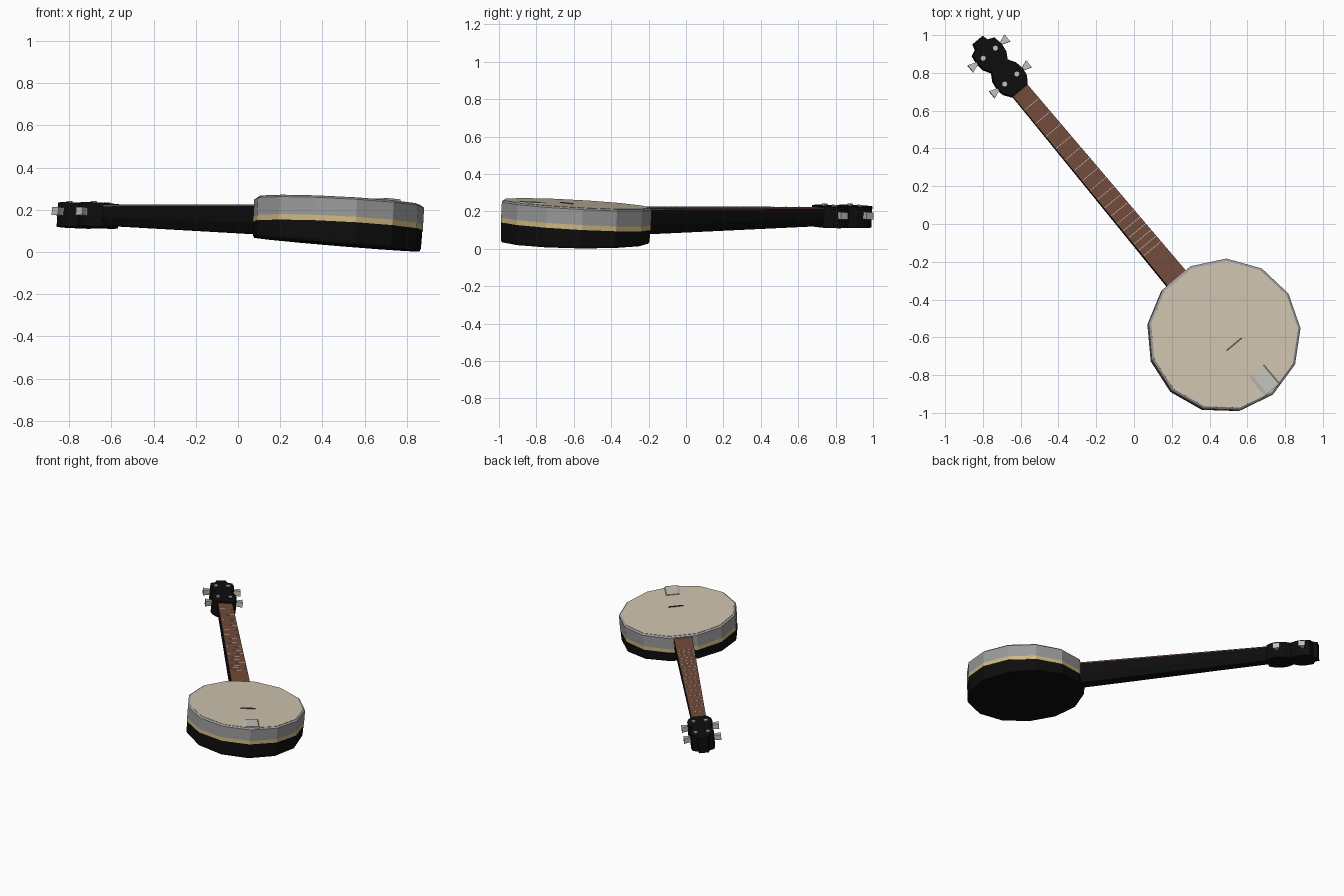
import bpy, bmesh, math
from mathutils import Matrix, Vector

if "Cube" in bpy.data.objects:
    bpy.data.objects.remove(bpy.data.objects["Cube"])

# instrument lies along local +Y, turned and slightly rolled about its neck
PLACE = (Matrix.Translation((0.472, -0.593, 0.13)) @ Matrix.Rotation(math.radians(39.8), 4, 'Z')
         @ Matrix.Rotation(math.radians(4.3), 4, 'Y'))
SIDES = 13


def mat(name, r, g, b):
    m = bpy.data.materials.new(name)
    m.diffuse_color = (r, g, b, 1)
    m.use_nodes = True
    m.node_tree.nodes["Principled BSDF"].inputs["Base Color"].default_value = m.diffuse_color
    return m


BLACK = mat("black lacquer", 0.004, 0.004, 0.004)
GREY = mat("steel grey", 0.33, 0.33, 0.33)
GOLD = mat("pale gold", 0.62, 0.49, 0.22)
CREAM = mat("cream skin", 0.62, 0.55, 0.43)
BROWN = mat("brown wood", 0.17, 0.072, 0.044)
SILVER = mat("light silver", 0.55, 0.53, 0.50)


def loft(name, rings, material):
    """Skin a closed solid through rings of equal point count."""
    bm = bmesh.new()
    vs = [[bm.verts.new(p) for p in ring] for ring in rings]
    for a, b in zip(vs, vs[1:]):
        for i in range(len(a)):
            j = (i + 1) % len(a)
            bm.faces.new((a[i], a[j], b[j], b[i]))
    bm.faces.new(vs[0][::-1])
    bm.faces.new(vs[-1])
    bmesh.ops.recalc_face_normals(bm, faces=bm.faces)
    me = bpy.data.meshes.new(name)
    bm.to_mesh(me)
    bm.free()
    me.materials.append(material)
    ob = bpy.data.objects.new(name, me)
    ob.matrix_world = PLACE
    bpy.context.collection.objects.link(ob)
    return ob


def ring(r, z, slope=0.0, n=SIDES, cx=0.0, cy=0.0):
    """Polygon ring on a plane that tilts along the neck."""
    pts = []
    for i in range(n):
        a = -math.pi / 2 + 2 * math.pi * i / n
        x, y = r * math.cos(a), r * math.sin(a)
        pts.append((cx + x, cy + y, z + slope * y))
    return pts


def box(name, x0, x1, y0, y1, z0, z1, material):
    return loft(name, [[(x0, y0, z), (x1, y0, z), (x1, y1, z), (x0, y1, z)] for z in (z0, z1)], material)


# drum: wedge-shaped back, gold band, metal rim and skin
TOP, S = 0.110, -0.01
loft("drum_back", [ring(0.396, -0.095, 0.04), ring(0.402, -0.082, 0.037), ring(0.404, TOP - 0.117, S)], BLACK)
loft("drum_band", [ring(0.406, TOP - 0.117, S), ring(0.406, TOP - 0.091, S)], GOLD)
loft("drum_rim", [ring(0.406, TOP - 0.091, S), ring(0.406, TOP - 0.008, S), ring(0.394, TOP, S)], GREY)
loft("drum_skin", [ring(0.393, TOP - 0.003, S), ring(0.393, TOP + 0.002, S)], CREAM)


# neck: tapered bar with chamfered underside
def section(y, w, top, bottom):
    mid = top + (bottom - top) * 0.6
    return [(-w, y, top), (w, y, top), (w, y, mid), (w * 0.6, y, bottom),
            (-w * 0.6, y, bottom), (-w, y, mid)]


loft("neck", [section(0.37, 0.064, 0.083, -0.054), section(1.70, 0.050, 0.087, -0.006)], BLACK)


# fingerboard, frets and nut
def half_width(y):
    return 0.064 - 0.014 * (y - 0.37) / 1.33


loft("fingerboard", [[(-half_width(y), y, 0.083), (half_width(y), y, 0.083),
                      (half_width(y), y, 0.091), (-half_width(y), y, 0.091)] for y in (0.37, 1.69)], BROWN)
length = 1.75
for k in range(1, 18):
    y = 1.69 - length * (1 - 2 ** (-k / 12))
    if y > 0.42:
        w = half_width(y) - 0.003
        box("fret", -w, w, y - 0.0015, y + 0.0015, 0.088, 0.0918, SILVER)
box("nut", -0.048, 0.048, 1.69, 1.702, 0.08, 0.098, SILVER)

# headstock: double-lobed outline extruded downward
outline = [(0.050, 1.685), (0.078, 1.725), (0.086, 1.765), (0.078, 1.815), (0.054, 1.855),
           (0.076, 1.893), (0.083, 1.94), (0.074, 1.99), (0.040, 2.005), (0.032, 2.036)]
loop = outline + [(-x, y) for x, y in reversed(outline)]
loft("headstock", [[(x, y, z) for x, y in loop] for z in (-0.014, 0.100)], BLACK)

# tuning pegs and string posts
for side in (-1, 1):
    for y in (1.765, 1.943):
        rings = []
        for x, h in ((0.07, 0.008), (0.09, 0.010), (0.128, 0.024)):
            rings.append([(side * x, y + sy * h, 0.055 + sz * 0.019)
                          for sy, sz in ((-1, -1), (1, -1), (1, 1), (-1, 1))])
        loft("tuning_peg", rings, SILVER)
        loft("string_post", [ring(0.015, z, n=8, cx=side * 0.042, cy=y) for z in (0.095, 0.108)], SILVER)

# bridge and tailpiece on the skin
box("bridge", -0.045, 0.06, -0.075, -0.067, 0.108, 0.118, BROWN)
loft("tailpiece", [[(-0.060, y, 0.108), (0.068, y, 0.108), (0.055, y, z), (-0.025, y, z)]
                   for y, z in ((-0.385, 0.124), (-0.256, 0.120))], GREY).data.materials[0] = SILVER
